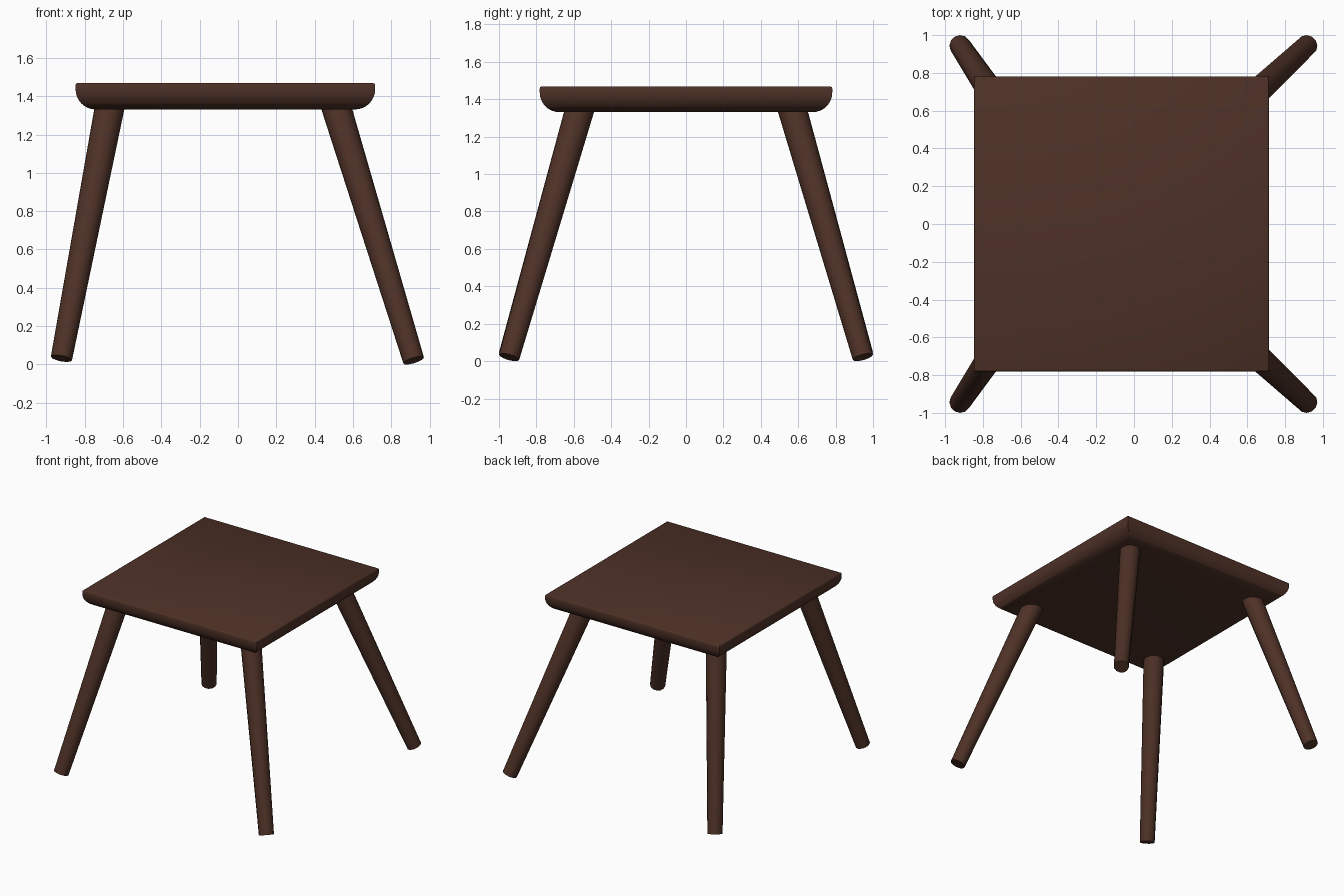
import bpy, bmesh, math
from mathutils import Vector

if "Cube" in bpy.data.objects:
    bpy.data.objects.remove(bpy.data.objects["Cube"])

wood = bpy.data.materials.new("dark brown wood")
wood.diffuse_color = (0.076, 0.031, 0.020, 1)
wood.use_nodes = True
wood.node_tree.nodes["Principled BSDF"].inputs["Base Color"].default_value = wood.diffuse_color


def add_object(name, bm, angle):
    bmesh.ops.recalc_face_normals(bm, faces=bm.faces)
    mesh = bpy.data.meshes.new(name)
    bm.to_mesh(mesh)
    bm.free()
    ob = bpy.data.objects.new(name, mesh)
    bpy.context.collection.objects.link(ob)
    mesh.materials.append(wood)
    bpy.ops.object.select_all(action='DESELECT')
    ob.select_set(True)
    bpy.context.view_layer.objects.active = ob
    bpy.ops.object.shade_smooth_by_angle(angle=math.radians(angle))
    return ob


def loft(bm, rings):
    # skin a stack of equal rings and cap both ends
    loops = [[bm.verts.new(p) for p in ring] for ring in rings]
    n = len(loops[0])
    for a, b in zip(loops, loops[1:]):
        for i in range(n):
            j = (i + 1) % n
            bm.faces.new((a[i], a[j], b[j], b[i]))
    bm.faces.new(loops[0])
    bm.faces.new(loops[-1])


# seat: square slab with a rounded underside edge and a tiny top bevel
X0, X1, Y, ROUND = -0.848, 0.716, 0.782, 0.105
profile = []
for i in range(9):
    t = math.radians(90 * i / 8)
    profile.append((ROUND * (1 - math.sin(t)), 1.331 + ROUND * (1 - math.cos(t))))
profile += [(0, 1.458), (0.003, 1.465), (0.01, 1.469)]
bm = bmesh.new()
loft(bm, [[(X0 + d, -Y + d, z), (X1 - d, -Y + d, z),
           (X1 - d, Y - d, z), (X0 + d, Y - d, z)] for d, z in profile])
add_object("seat", bm, 40)


# legs: splayed tapered dowels, their tops sunk into the seat
def leg(name, foot, top, r_foot=0.056, r_top=0.078, sides=12):
    foot, top = Vector(foot), Vector(top)
    turn = Vector((0, 0, 1)).rotation_difference(top - foot)
    rings = []
    for centre, r in ((foot, r_foot), (top, r_top)):
        rings.append([centre + turn @ Vector((r * math.cos(a), r * math.sin(a), 0))
                      for a in (math.tau * k / sides for k in range(sides))])
    bm = bmesh.new()
    loft(bm, rings)
    add_object(name, bm, 40)


for side, y in (("front", -1), ("back", 1)):
    leg(side + "_left_leg", (-0.922, 0.946 * y, 0.031), (-0.664, 0.560 * y, 1.375))
    leg(side + "_right_leg", (0.917, 0.946 * y, 0.021), (0.503, 0.560 * y, 1.375))
